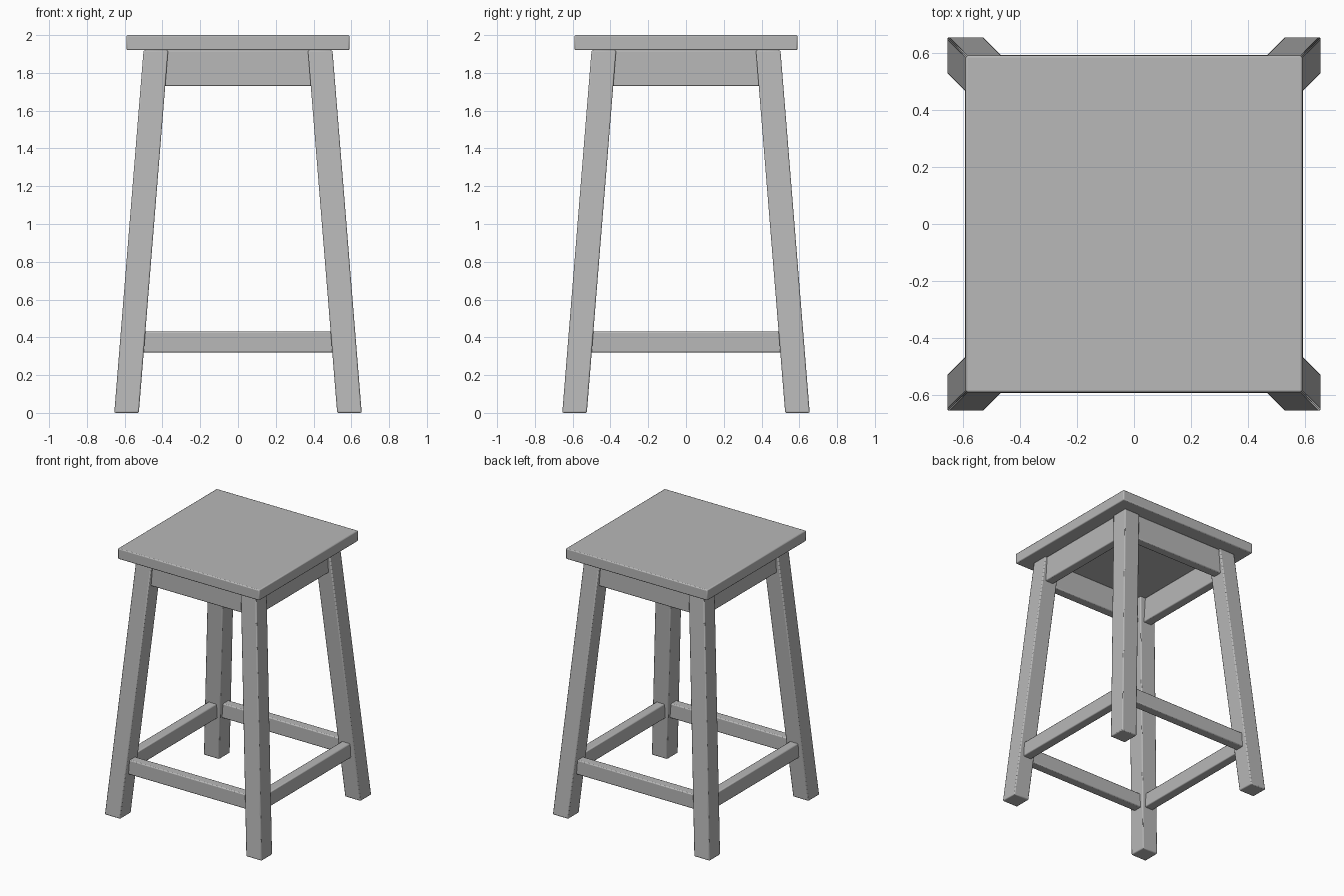
import bpy
import bmesh
from math import pi
from mathutils import Matrix

if "Cube" in bpy.data.objects:
    bpy.data.objects.remove(bpy.data.objects["Cube"], do_unlink=True)

HEIGHT, SEAT_BASE = 2.0, 1.92
LEG_HALF = 0.065
RAIL = 0.07

grey = bpy.data.materials.new("plain_grey")
grey.use_nodes = True
colour = (0.48, 0.48, 0.48, 1)
grey.diffuse_color = colour
grey.node_tree.nodes["Principled BSDF"].inputs["Base Color"].default_value = colour


def leg_centre(z):
    """Distance of the splayed leg's centre line from the middle, at height z."""
    return 0.59 - 0.155 * z / SEAT_BASE


def block(name, place, turn=0, bevel=0.007):
    """Cube whose corners, given as signs, are moved by a rule, with softened edges."""
    bm = bmesh.new()
    bmesh.ops.create_cube(bm, size=2)
    for v in bm.verts:
        v.co = place(*v.co)
    bm.transform(Matrix.Rotation(turn, 4, "Z"))
    mesh = bpy.data.meshes.new(name)
    bm.to_mesh(mesh)
    bm.free()
    mesh.materials.append(grey)
    obj = bpy.data.objects.new(name, mesh)
    bpy.context.collection.objects.link(obj)
    mod = obj.modifiers.new("soft_edges", "BEVEL")
    mod.width = bevel
    mod.segments = 2
    mod.limit_method = "NONE"
    bpy.ops.object.select_all(action="DESELECT")
    obj.select_set(True)
    bpy.context.view_layer.objects.active = obj
    bpy.ops.object.shade_smooth_by_angle()
    return obj


def leg_corner(sx, sy, sz):
    z = SEAT_BASE if sz > 0 else 0
    c = leg_centre(z)
    return (c + sx * LEG_HALF, -c + sy * LEG_HALF, z)


def rail_rule(low, high, outer):
    """Upright rail on the front side, its ends slanted to run into the legs."""
    def place(sx, sy, sz):
        z = high if sz > 0 else low
        reach = leg_centre(z) - LEG_HALF + 0.01
        return (sx * reach, -outer + (RAIL if sy > 0 else 0), z)
    return place


# Square seat
block("seat", lambda x, y, z: (x * 0.59, y * 0.59, HEIGHT if z > 0 else SEAT_BASE))

# Four splayed legs
for i, corner in enumerate(("front_left", "back_left", "back_right", "front_right")):
    block(corner + "_leg", leg_corner, i * pi / 2)

# Aprons under the seat and stretchers near the floor
for i, side in enumerate(("front", "left", "back", "right")):
    block(side + "_apron", rail_rule(1.73, SEAT_BASE, 0.485), i * pi / 2)
    block(side + "_stretcher", rail_rule(0.32, 0.43, 0.592), i * pi / 2)
